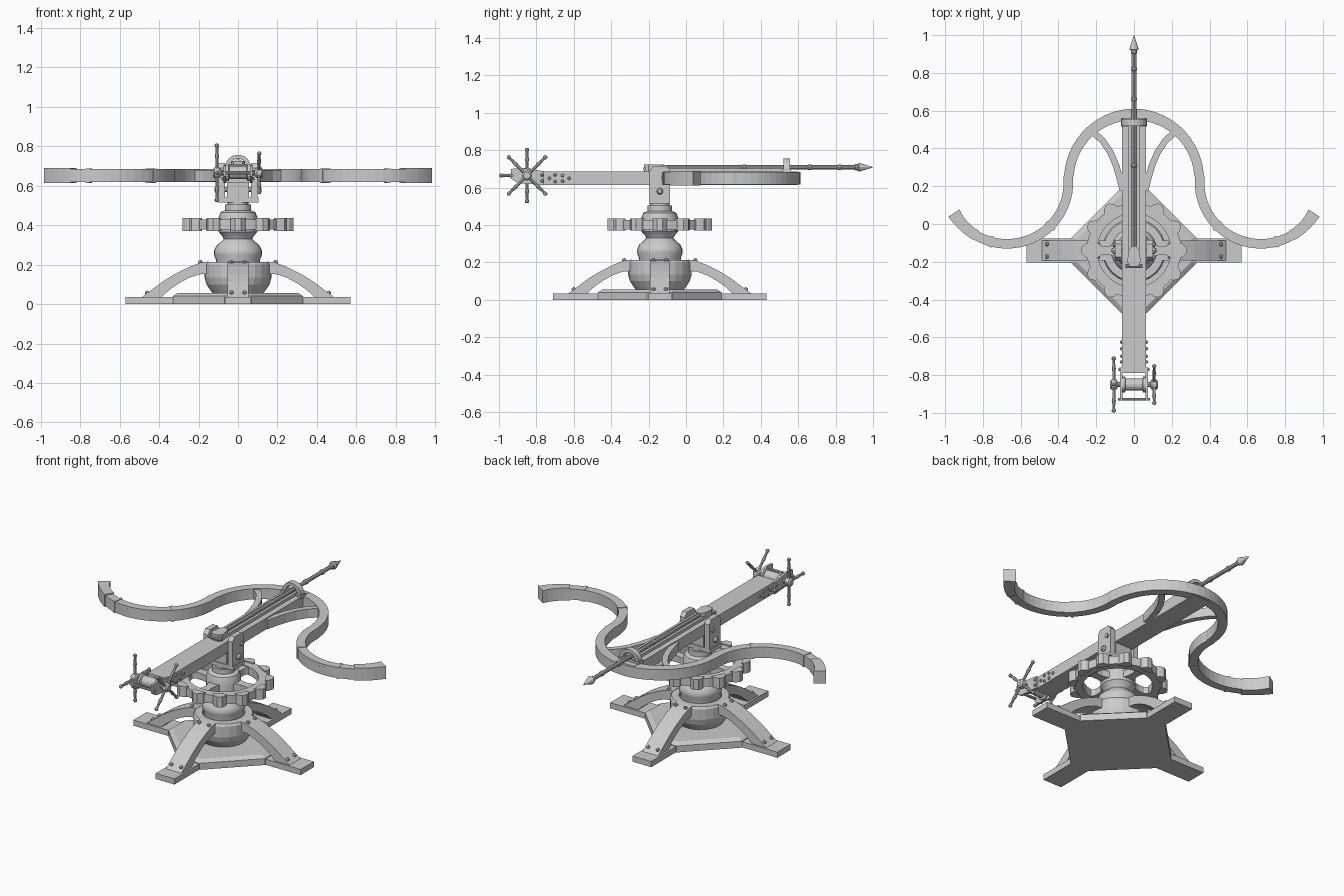
import bpy, bmesh
from math import pi, sin, cos, radians
from mathutils import Matrix, Vector

if "Cube" in bpy.data.objects:
    bpy.data.objects.remove(bpy.data.objects["Cube"])

CY = -0.14                                    # y of the pedestal axis
BASE = Matrix.Translation((0, CY, 0))
X, Y, Z = Vector((1, 0, 0)), Vector((0, 1, 0)), Vector((0, 0, 1))


def finish(name, bm, smooth=False):
    bmesh.ops.recalc_face_normals(bm, faces=bm.faces)
    me = bpy.data.meshes.new(name)
    bm.to_mesh(me)
    bm.free()
    ob = bpy.data.objects.new(name, me)
    bpy.context.collection.objects.link(ob)
    if smooth:
        bpy.ops.object.select_all(action='DESELECT')
        ob.select_set(True)
        bpy.context.view_layer.objects.active = ob
        bpy.ops.object.shade_smooth_by_angle(angle=radians(35))
    return ob


def box(name, x, y, z, mat=Matrix()):
    bm = bmesh.new()
    c = Vector(((x[0]+x[1])/2, (y[0]+y[1])/2, (z[0]+z[1])/2))
    s = Matrix.Diagonal((x[1]-x[0], y[1]-y[0], z[1]-z[0], 1))
    bmesh.ops.create_cube(bm, size=1, matrix=mat @ Matrix.Translation(c) @ s)
    return finish(name, bm)


def prism(name, pts, lo, hi, plane='xy', mat=Matrix()):
    """Extrude a 2D outline between lo and hi along the axis left over."""
    put = {'xy': lambda a, b, h: (a, b, h), 'xz': lambda a, b, h: (a, h, b),
           'yz': lambda a, b, h: (h, a, b)}[plane]
    bm = bmesh.new()
    rows = [[bm.verts.new(mat @ Vector(put(a, b, h))) for a, b in pts] for h in (lo, hi)]
    n = len(pts)
    for r in rows:
        bm.faces.new(r)
    for i in range(n):
        j = (i+1) % n
        bm.faces.new((rows[0][i], rows[0][j], rows[1][j], rows[1][i]))
    return finish(name, bm)


def lathe(name, prof, start, axis=Z, n=24, closed=False, smooth=False, mat=Matrix()):
    """Revolve (radius, height) points about an axis through start."""
    bm = bmesh.new()
    m = mat @ Matrix.Translation(start) @ Z.rotation_difference(axis).to_matrix().to_4x4()
    rings = [[bm.verts.new(m @ Vector((r*cos(2*pi*i/n), r*sin(2*pi*i/n), z))) for i in range(n)]
             for r, z in prof]
    pairs = list(zip(rings, rings[1:])) + ([(rings[-1], rings[0])] if closed else [])
    for a, b in pairs:
        for i in range(n):
            j = (i+1) % n
            bm.faces.new((a[i], a[j], b[j], b[i]))
    if not closed:
        bm.faces.new(rings[0])
        bm.faces.new(rings[-1])
    return finish(name, bm, smooth)


def rod(name, a, b, r, n=10, mat=Matrix()):
    d = Vector(b) - Vector(a)
    return lathe(name, [(r, 0), (r, d.length)], a, d.normalized(), n, mat=mat)


def ribbon(name, path, widths, z0, z1):
    """Flat strip of given width following a plan path."""
    bm = bmesh.new()
    rows = []
    for i, p in enumerate(path):
        t = (path[min(i+1, len(path)-1)] - path[max(i-1, 0)]).normalized()
        nrm = Vector((-t.y, t.x)) * widths[i] / 2
        l, r = p + nrm, p - nrm
        rows.append([bm.verts.new((q.x, q.y, z)) for q, z in ((l, z0), (r, z0), (r, z1), (l, z1))])
    for a, b in zip(rows, rows[1:]):
        for k in range(4):
            bm.faces.new((a[k], a[(k+1) % 4], b[(k+1) % 4], b[k]))
    bm.faces.new(rows[0])
    bm.faces.new(rows[-1])
    return finish(name, bm)


def rivet(name, at, axis, r=0.01, mat=Matrix()):
    lathe(name, [(r, -0.004), (r, r*.4), (r*.55, r)], at, axis, 8, mat=mat)


def arc(cx, cy, r, a0, a1, n):
    return [Vector((cx + r*cos(radians(a0+(a1-a0)*i/n)), cy + r*sin(radians(a0+(a1-a0)*i/n))))
            for i in range(n+1)]


# base plate with chamfered top
def octo(a, b):
    return [(a, -b), (a, b), (b, a), (-b, a), (-a, b), (-a, -b), (-b, -a), (b, -a)]


bm = bmesh.new()
rows = [[bm.verts.new((x, y+CY, z)) for x, y in octo(a, b)]
        for a, b, z in ((.33, .068, 0), (.33, .068, .04), (.305, .06, .056))]
for a, b in zip(rows, rows[1:]):
    for i in range(8):
        bm.faces.new((a[i], a[(i+1) % 8], b[(i+1) % 8], b[i]))
bm.faces.new(rows[0])
bm.faces.new(rows[-1])
finish("base_plate", bm)

# four feet with arched legs and bolts
leg = [(.15, .215), (.19, .21), (.25, .187), (.32, .152), (.38, .115), (.44, .07), (.49, .033),
       (.39, .033), (.35, .07), (.30, .105), (.25, .132), (.20, .15), (.15, .155)]
for k in range(4):
    m = BASE @ Matrix.Rotation(k*pi/2, 4, 'Z')
    box("foot", (.28, .57), (-.064, .064), (0, .035), m)
    prism("arched_leg", leg, -.053, .053, 'xz', m)
    for y in (-.033, .033):
        rivet("leg_bolt", (.46, y, .056), Vector((.62, 0, .78)), .011, m)
        rivet("leg_bolt", (.19, y, .211), Vector((.3, 0, .95)), .011, m)

# turned pedestal
lathe("pedestal_drum", [(.125, .05), (.14, .07), (.16, .10), (.17, .135), (.17, .2), (.162, .213),
                        (.12, .213), (.12, .19)], (0, CY, 0))
lathe("pedestal_column", [(.112, .19), (.112, .225), (.122, .25), (.122, .27), (.11, .295),
      (.082, .32), (.072, .33), (.08, .345), (.098, .365), (.098, .44), (.088, .465), (.066, .475),
      (.066, .505), (.052, .505), (.052, .53)], (0, CY, 0), smooth=True)

# turning wheel with spokes and teeth
lathe("turning_wheel", [(.195, .377), (.25, .377), (.25, .428), (.195, .428)], (0, CY, 0), n=32,
      closed=True)
for k in range(12):
    m = BASE @ Matrix.Rotation(k*pi/6, 4, 'Z')
    prism("wheel_tooth", [(.235, -.04), (.258, -.035), (.28, -.014), (.28, .014), (.258, .035),
                          (.235, .04)], .37, .435, 'xy', m)
    if k % 3 == 0:
        prism("wheel_spoke", [(.07, -.04), (.13, -.024), (.17, -.024), (.205, -.045), (.205, .045),
                              (.17, .024), (.13, .024), (.07, .04)], .382, .423, 'xy', m)

# fork that holds the stock
box("fork_floor", (-.105, .105), (CY-.055, CY+.055), (.515, .54))
plate = [(-.055, .515), (.055, .515), (.055, .69), (.035, .715), (-.035, .715), (-.055, .69)]
for s in (-1, 1):
    prism("fork_plate", plate, s*.067, s*.1, 'yz', BASE)
    rivet("fork_bolt", (s*.1, CY, .58), s*X, .018)
    rod("fork_pin", (s*.09, CY+.03, .65), (s*.112, CY+.03, .65), .012)
rod("fork_axle", (-.09, CY, .58), (.09, CY, .58), .012)
box("stock_saddle", (-.055, .055), (CY-.05, CY+.05), (.535, .62))

# stock and bolt rail
box("stock", (-.064, .064), (-.79, .595), (.615, .685))
for s in (-1, 1):
    box("rail_side", sorted((s*.014, s*.03)), (-.2, .56), (.68, .703))
    # rear cheek plates with rivets
    prism("rear_cheek", [(-.935, .648), (-.9, .625), (-.76, .613), (-.76, .688), (-.88, .705),
                         (-.935, .70)], s*.06, s*.074, 'yz')
    for y, z in ((-.77, .635), (-.77, .668), (-.70, .632), (-.70, .668), (-.66, .635),
                 (-.66, .665), (-.73, .65), (-.625, .65)):
        rivet("stock_rivet", (s*(.074 if y < -.75 else .064), y, z), s*X, .009)
rod("rear_crossbar", (-.085, -.928, .665), (.085, -.928, .665), .008)

# winding drum and star handles
lathe("winding_drum", [(.042, -.06), (.042, -.048), (.032, -.044), (.032, .044), (.042, .048),
                       (.042, .06)], (0, -.85, .665), X, 16)
rod("winding_axle", (-.125, -.85, .665), (.125, -.85, .665), .014)
for s, off in ((-1, 0), (1, pi/4)):
    lathe("handle_hub", [(.018, -.02), (.027, -.012), (.027, .012), (.018, .02)],
          (s*.107, -.85, .665), X, 12)
    for k in range(4):
        d = Vector((0, cos(off+k*pi/2), sin(off+k*pi/2)))
        lathe("handle_spoke", [(.008, 0), (.008, .07), (.011, .085), (.008, .1), (.007, .128),
                               (.011, .134), (.011, .142), (.005, .148)],
              (s*.107, -.85, .665), d, 8)

# recurved bow, one sweep across both arms
right = arc(0, .235, .345, 90, 5, 14) + arc(.672, .22, .325, 175, 330, 22)
path = [Vector((-p.x, p.y)) for p in reversed(right[1:])] + right
w = [.05 + .012*max(0, 1-abs(p.x)/.35) for p in path]
ribbon("bow", path, w, .617, .683)
for s in (-1, 1):
    # flared tips, straps and string stops
    tip = [Vector((s*p.x, p.y)) for p in arc(.672, .22, .325, 300, 330, 5)]
    ribbon("bow_tip_cap", tip, [.056, .056, .058, .06, .064, .07], .612, .689)
    for a in (225, 285):
        band = [Vector((s*p.x, p.y)) for p in arc(.672, .22, .325, a-1.5, a+1.5, 1)]
        ribbon("bow_strap", band, [.058, .058], .614, .686)
    box("string_stop", (s*.66-.015, s*.66+.015), (-.13, -.09), (.637, .664))
    # curved braces between bow and stock
    brace = [Vector((s*x, y)) for x, y in ((.215, .485), (.165, .44), (.125, .38), (.095, .31),
                                           (.075, .24), (.06, .18))]
    ribbon("bow_brace", brace, [.034]*6, .622, .678)

# arched guide at the front of the stock
outer = [(.066*cos(pi*i/12), .69+.066*sin(pi*i/12)) for i in range(13)]
inner = [(.046*cos(pi*i/12), .69+.046*sin(pi*i/12)) for i in range(12, -1, -1)]
prism("guide_arch", outer+inner, .52, .555, 'xz')
box("guide_foot", (-.07, .07), (.515, .56), (.675, .696))

# bolt with banded shaft and pointed head
shaft = [(.012, -.2)]
for y in (.3, .65, .81):
    shaft += [(.012, y), (.016, y+.004), (.016, y+.018), (.012, y+.022)]
shaft += [(.012, .9), (.017, .905), (.017, .92), (.025, .925), (.001, 1.0)]
lathe("bolt", shaft, (0, 0, .709), Y, 10)

# release catch behind the bolt
prism("release_catch", [(-.022, -.225), (.022, -.225), (.036, -.2), (.028, -.14), (.014, -.12),
                        (-.014, -.12), (-.028, -.14), (-.036, -.2)], .685, .724)
rod("catch_bar", (-.045, -.222, .7), (.045, -.222, .7), .009)
